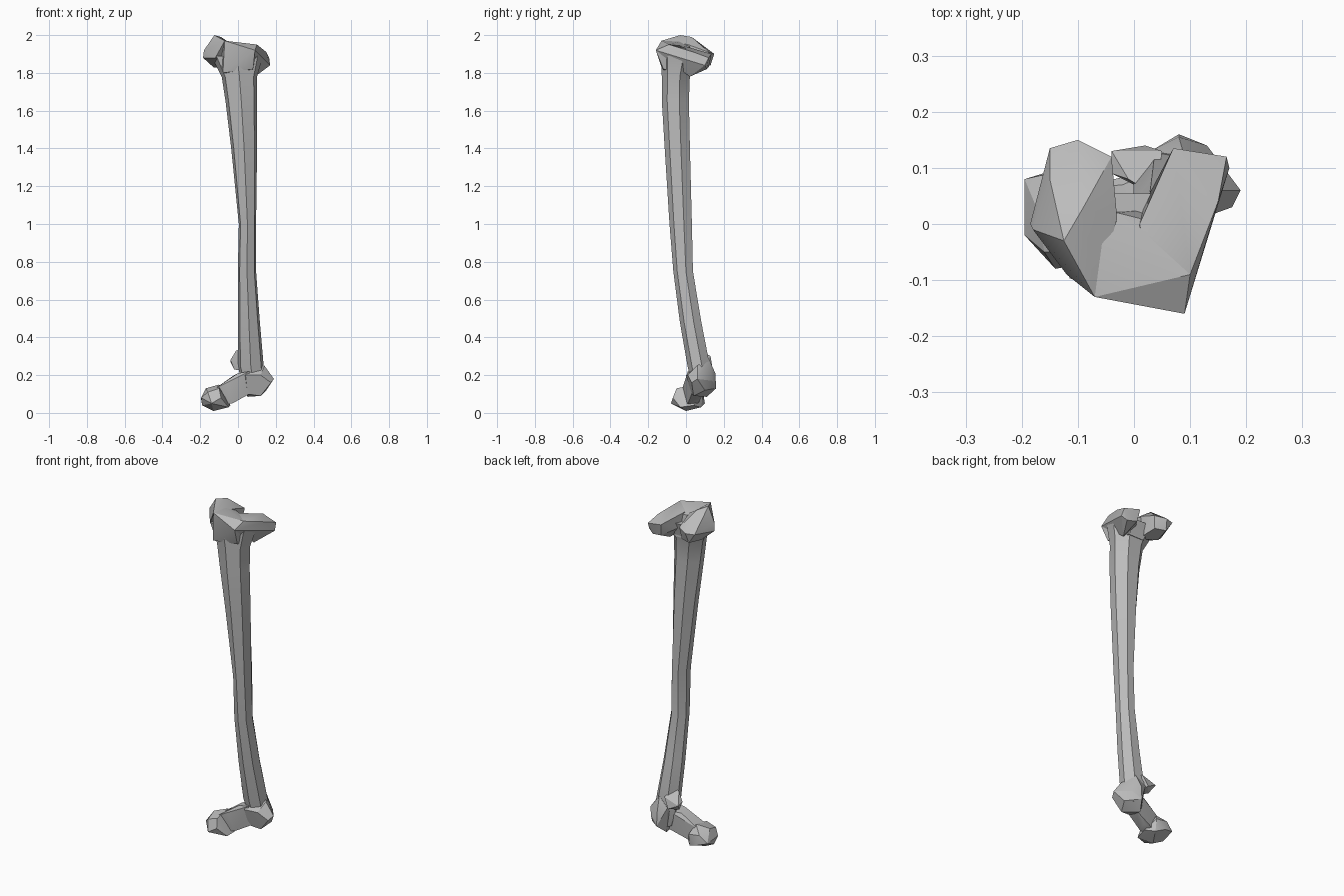
import bpy
import bmesh
from math import cos, sin, tau, radians

cube = bpy.data.objects.get("Cube")
if cube:
    bpy.data.objects.remove(cube, do_unlink=True)

bone_grey = bpy.data.materials.new("bone grey")
bone_grey.use_nodes = True
GREY = (0.5, 0.5, 0.5, 1)
bone_grey.diffuse_color = GREY
bone_grey.node_tree.nodes["Principled BSDF"].inputs["Base Color"].default_value = GREY


def finish(name, bm, angle):
    """Turn a bmesh into a shaded object with the bone material."""
    bmesh.ops.recalc_face_normals(bm, faces=bm.faces[:])
    mesh = bpy.data.meshes.new(name)
    bm.to_mesh(mesh)
    bm.free()
    mesh.materials.append(bone_grey)
    obj = bpy.data.objects.new(name, mesh)
    bpy.context.collection.objects.link(obj)
    bpy.ops.object.select_all(action="DESELECT")
    obj.select_set(True)
    bpy.context.view_layer.objects.active = obj
    bpy.ops.object.shade_smooth_by_angle(angle=radians(angle))
    return obj


def loft(name, rings, sides=7, turn=0.25):
    """Skin elliptical rings given as (z, x min, x max, y min, y max) in hundredths."""
    bm = bmesh.new()
    loops = []
    for z, x0, x1, y0, y1 in rings:
        loop = []
        for i in range(sides):
            a = tau * (i + turn) / sides
            x = (x0 + x1 + (x1 - x0) * cos(a) * 1.04) / 2
            y = (y0 + y1 + (y1 - y0) * sin(a) * 1.04) / 2
            loop.append(bm.verts.new((x / 100, y / 100, z / 100)))
        loops.append(loop)
    for low, high in zip(loops, loops[1:]):
        for i in range(sides):
            j = (i + 1) % sides
            bm.faces.new((low[i], low[j], high[j], high[i]))
    bm.faces.new(loops[0])
    bm.faces.new(loops[-1])
    return finish(name, bm, 35)


def faceted(name, points):
    """Convex faceted lump around corner points in hundredths."""
    bm = bmesh.new()
    for p in points:
        bm.verts.new([c / 100 for c in p])
    result = bmesh.ops.convex_hull(bm, input=bm.verts[:])
    unused = {v for v in result["geom_interior"] if isinstance(v, bmesh.types.BMVert)}
    bmesh.ops.delete(bm, geom=list(unused), context="VERTS")
    return finish(name, bm, 25)


# Long shaft, bowed forward and flaring at both ends
loft("shaft", [
    (12, 3, 14, 4, 13), (25, 0, 13.5, 1, 13), (48, 0, 11.5, -3, 8.5),
    (75, 0, 9.5, -6.5, 4), (100, 0.5, 9.5, -8.5, 3.5), (140, -3.5, 10, -11, 2.5),
    (165, -6.5, 10, -12.5, 2), (178, -8.5, 10, -12.5, 2.5), (189, -14, 13, -13, 6),
])

# Two rounded knuckles at the top with a notch between them at the back
faceted("right_knuckle", [
    (-12.5, -3, 200), (-9, 3, 199), (-4, 12, 191), (-10, 15, 190), (-15, 13.5, 190),
    (-18, -1, 192), (-18.5, 0, 188), (-15, 8, 195), (-13, 4, 183), (-11, 13, 184),
    (-5, 11, 184), (-3, 1, 195), (-7, -13, 197), (-12, -9, 188), (-3, 0, 182),
])
faceted("left_knuckle", [
    (1, 0, 194), (7, 13.5, 190), (16.5, 12, 188), (17, 10, 184), (10, -9, 195),
    (9, -16, 192), (8, 12, 183), (14, 11, 182), (15, 4, 191), (12, 0, 184),
    (2, 4, 186), (9, 2, 178), (2, -5, 194), (0, -5, 186),
])
faceted("knuckle_bridge", [
    (-7, -13, 197), (-1, -12, 195), (9, -16, 192), (10, -9, 195), (0, -6, 194),
    (-10, -2, 197), (-3, 2, 194), (1, 1, 193), (-8, -12, 180), (8, -12, 182),
    (-4, 3, 180), (6, 3, 180),
])

# Outer bump on the left at the bottom
faceted("outer_bump", [
    (19, 6, 18), (14, 6, 25), (17.5, 3, 16), (12, 4, 9), (15, 10, 12),
    (5, 11, 8.5), (8, 16, 13), (8, 15.5, 21), (13, 14, 17), (3, 13, 24),
    (5, 3, 10), (2, 5, 20), (12, 1, 20), (4, 0, 20), (9, 12, 29),
])

# Small inner bump on the back
faceted("inner_bump", [
    (-4, 9, 28), (-4, 13, 27), (-1, 8, 33), (-2, 9, 23), (2, 14, 24),
    (5, 13, 30), (4, 6, 22), (4, 5, 34),
])

# Neck leading to the ball head
faceted("neck", [
    (6, 1, 22), (0, 1, 21), (-2, 7, 20), (5, 10, 21), (-6, -1, 15.5), (-7, 6, 15),
    (-12, -2, 13), (-12, 6, 13), (-10, 0, 4), (-10, 6, 4), (-3, 1, 5), (-2, 6, 6),
    (2, 3, 10), (6, 3, 10), (6, 9, 10),
])
faceted("ball_head", [
    (-13, 0, 1), (-19, 1, 4), (-19.5, -2, 8), (-19.5, 8, 7), (-17, 2, 13),
    (-10, -5, 13), (-10, 5, 15), (-14, -8, 5), (-9, -7, 8), (-5, -3, 3),
    (-13, 10, 5), (-8, 8, 3), (-4, 4, 4), (-8, 9, 10), (-15, 9, 11), (-16, -5, 11),
])
